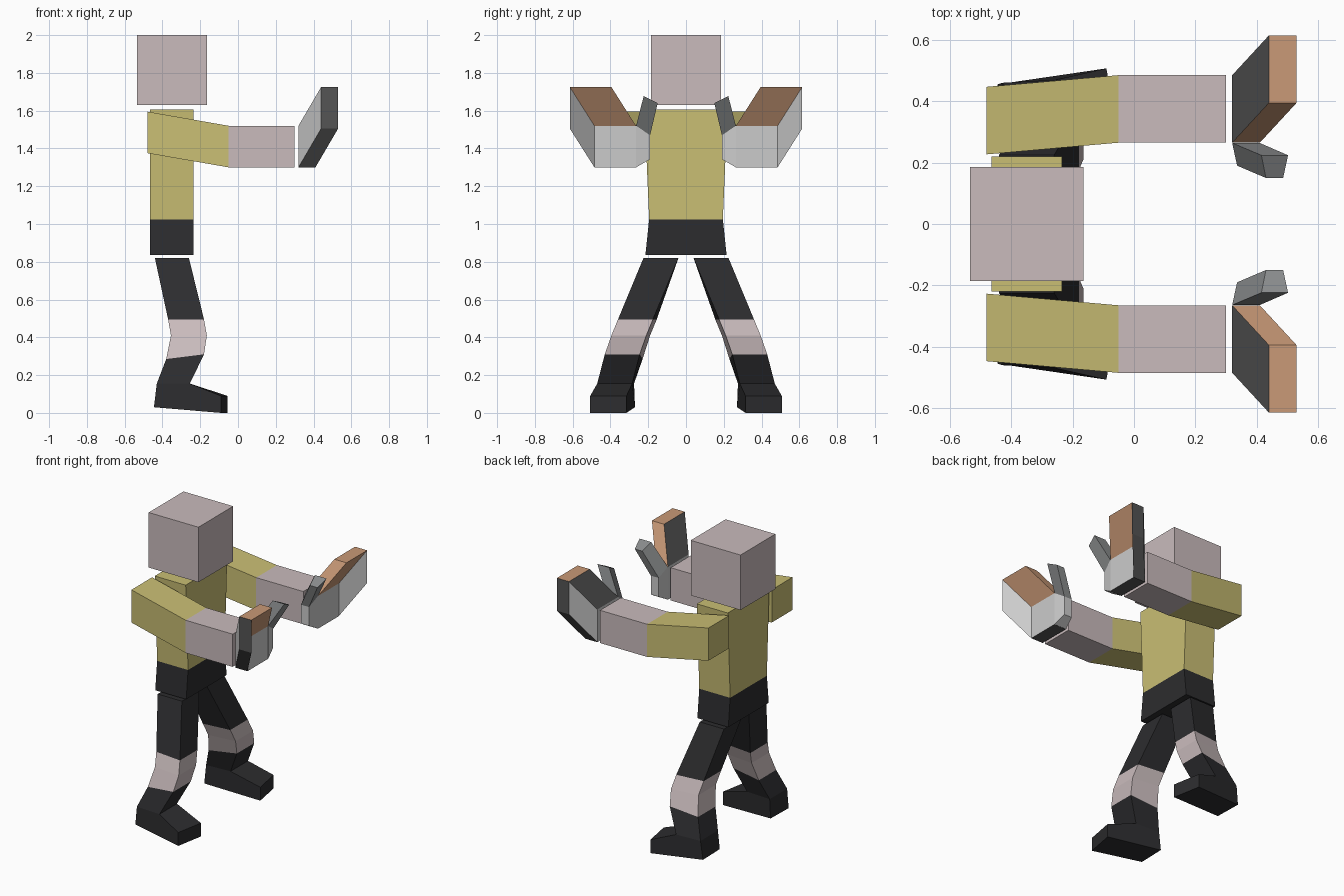
import bpy, bmesh
from mathutils import Vector

if "Cube" in bpy.data.objects:
    bpy.data.objects.remove(bpy.data.objects["Cube"])


def material(name, rgb):
    m = bpy.data.materials.new(name)
    m.diffuse_color = [(c / 255) ** 2.2 for c in rgb] + [1]
    m.use_nodes = True
    m.node_tree.nodes["Principled BSDF"].inputs["Base Color"].default_value = m.diffuse_color
    return m


SKIN = material("skin", (200, 186, 187))
SHIRT = material("shirt", (200, 189, 115))
BLACK = material("black", (48, 48, 50))
LIGHT = material("light_grey", (195, 195, 195))
MID = material("mid_grey", (135, 137, 138))
DARK = material("dark_grey", (85, 85, 85))
TAN = material("tan", (200, 152, 118))


def finish(bm, name, mats, mirror):
    bmesh.ops.recalc_face_normals(bm, faces=bm.faces)
    me = bpy.data.meshes.new(name)
    bm.to_mesh(me)
    bm.free()
    ob = bpy.data.objects.new(name, me)
    bpy.context.collection.objects.link(ob)
    for m in mats:
        me.materials.append(m)
    if mirror:
        mod = ob.modifiers.new("mirror", 'MIRROR')
        mod.use_axis = (False, True, False)
        mod.use_mirror_merge = False
    return ob


def loft(name, rings, mats, mirror=True):
    """Skin matching rings, cap both ends; one material per span."""
    bm = bmesh.new()
    vs = [[bm.verts.new(p) for p in r] for r in rings]
    n = len(rings[0])
    for k in range(len(vs) - 1):
        a, b = vs[k], vs[k + 1]
        for i in range(n):
            j = (i + 1) % n
            bm.faces.new((a[i], a[j], b[j], b[i])).material_index = k
    bm.faces.new(vs[0])
    bm.faces.new(vs[-1]).material_index = len(mats) - 1
    return finish(bm, name, mats, mirror)


def flat_ring(x0, x1, y, z):
    return [(x0, -y, z), (x1, -y, z), (x1, y, z), (x0, y, z)]


# Head and body
loft("head", [flat_ring(-.535, -.165, .185, z) for z in (1.63, 2)], [SKIN], False)
loft("torso", [flat_ring(-.465, -.235, .215, .835), flat_ring(-.465, -.235, .195, 1.025),
               flat_ring(-.465, -.235, .22, 1.605)], [BLACK, SHIRT], False)


# Arms: square section along x
def arm_ring(x, y, z, s=.22):
    return [(x, y, z), (x, y + s, z), (x, y + s, z + s), (x, y, z + s)]


loft("arms", [arm_ring(-.48, .227, 1.375), arm_ring(-.05, .265, 1.3),
              arm_ring(.3, .265, 1.3)], [SHIRT, SKIN])

# Hands: palm plate with a top flap and an outer flap, thickened along x
e = Vector((.12, .13, .205))
bl, br, tr, tl = [Vector(p) for p in arm_ring(.41, .265, 1.3)]
pts = [bl, br, tr, tl, br + e, tr + e, tl + e]
quads = [((0, 1, 2, 3), LIGHT, LIGHT), ((3, 2, 5, 6), TAN, DARK), ((1, 4, 5, 2), LIGHT, LIGHT)]
rim = [((0, 1), DARK), ((1, 4), DARK), ((4, 5), DARK), ((5, 6), TAN), ((6, 3), TAN), ((3, 0), DARK)]
hand_mats = [LIGHT, DARK, TAN]
bm = bmesh.new()
front = [bm.verts.new(p) for p in pts]
back = [bm.verts.new(p - Vector((.09, 0, 0))) for p in pts]
for idx, mf, mb in quads:
    bm.faces.new([front[i] for i in idx]).material_index = hand_mats.index(mf)
    bm.faces.new([back[i] for i in reversed(idx)]).material_index = hand_mats.index(mb)
for (i, j), m in rim:
    bm.faces.new((front[j], front[i], back[i], back[j])).material_index = hand_mats.index(m)
finish(bm, "hands", hand_mats, True)

# Thumbs: tapered base from the palm, then a bent tip
loft("thumb_bases", [[(.32, .264, 1.3), (.41, .264, 1.3), (.41, .264, 1.52), (.32, .264, 1.52)],
                     [(.336, .19, 1.343), (.395, .19, 1.343), (.395, .19, 1.47), (.336, .19, 1.47)]],
     [LIGHT])
loft("thumb_tips", [[(.32, .264, 1.52), (.41, .264, 1.52), (.395, .19, 1.47), (.336, .19, 1.47)],
                    [(.415, .224, 1.677), (.502, .224, 1.677), (.486, .15, 1.64), (.43, .15, 1.64)]],
     [MID])

# Legs: thigh, bent bare knee, shin
legs = []
for xb, zb, xf, zf, y, twist in [(-.44, .82, -.26, .82, .04, 0), (-.37, .495, -.18, .495, .175, .02),
                                 (-.355, .41, -.165, .41, .21, .02), (-.38, .285, -.18, .31, .245, .015),
                                 (-.43, .155, -.255, .155, .285, .01)]:
    legs.append([(xb, y - twist, zb), (xf, y, zf), (xf, y + .185, zf), (xb, y + .185 - twist, zb)])
loft("legs", legs, [BLACK, SKIN, SKIN, BLACK])

# Feet: side profile turned outwards
loft("feet", [[(-.43, .275, .155), (-.44, .27, .03), (-.055, .315, 0), (-.055, .315, .09), (-.255, .285, .155)],
              [(-.43, .46, .155), (-.445, .455, .03), (-.09, .507, 0), (-.09, .507, .09), (-.255, .47, .155)]],
     [BLACK])
